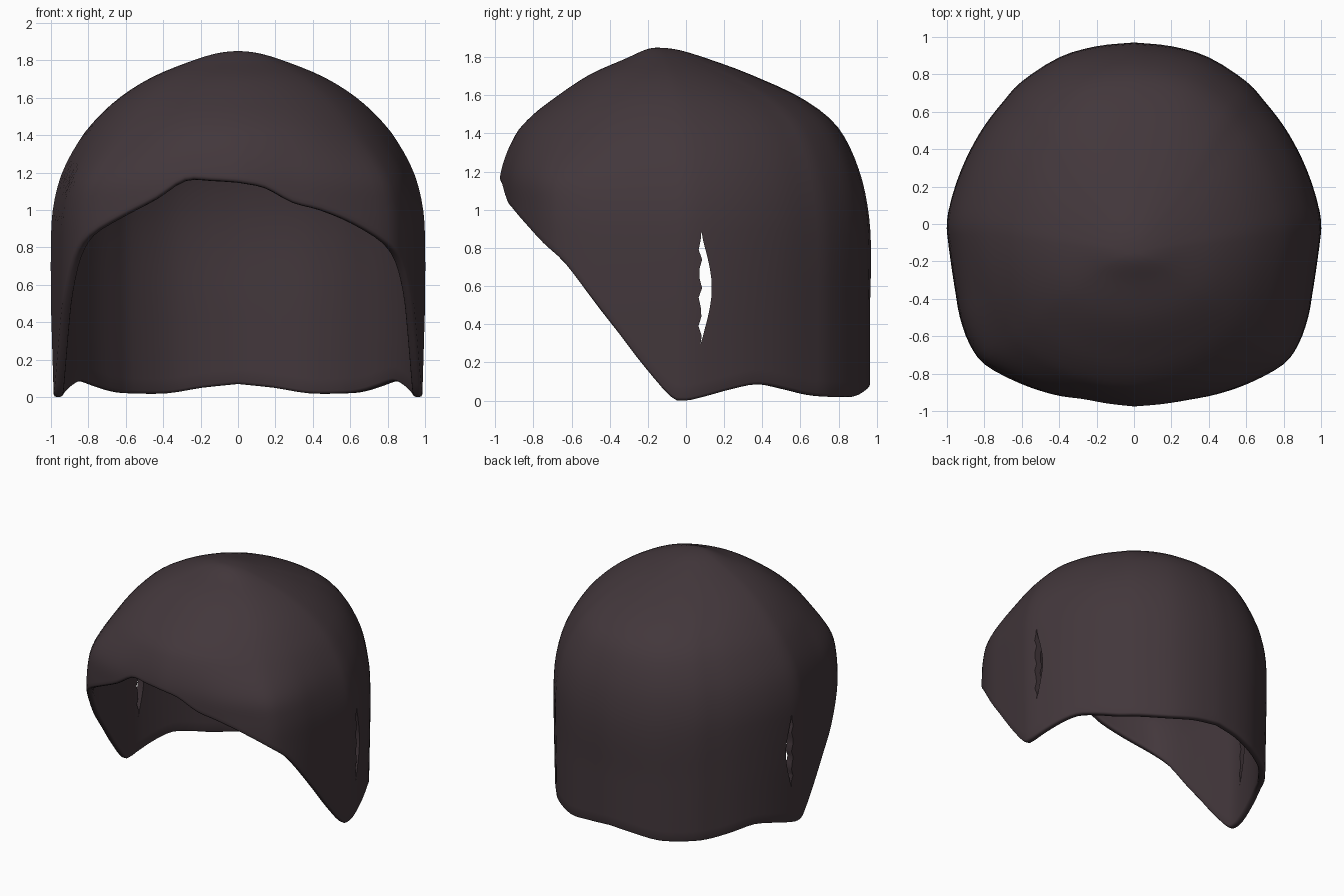
import bpy, bmesh, math

if "Cube" in bpy.data.objects:
    bpy.data.objects.remove(bpy.data.objects["Cube"])

TOP, YC = 1.85, -0.15          # apex height and apex y

# Rim / plan outline, front centre to back centre: x, y, z on right, z on left
RIM = [(0, -.98, 1.15, 1.15), (.15, -.965, 1.12, 1.16), (.3, -.94, 1.04, 1.16),
       (.45, -.91, 1.0, 1.06), (.62, -.85, .93, .97), (.8, -.75, .82, .86),
       (.88, -.64, .72, .74), (.93, -.5, .54, .54), (.955, -.36, .36, .36),
       (.975, -.23, .19, .19), (.995, -.08, .02, .02), (1, 0, 0, 0),
       (.985, .1, .02, .02), (.94, .25, .06, .06), (.88, .39, .085, .085),
       (.8, .53, .06, .06), (.7, .66, .03, .03), (.6, .77, .02, .02),
       (.4, .9, .02, .02), (.2, .96, .05, .05), (0, .98, .07, .07)]

# Dome profile: half width, front y and back y at each height
Z = [.5, .8, 1.0, 1.2, 1.4, 1.5, 1.6, 1.7, 1.8, TOP]
SIDE = [1, 1, .99, .94, .83, .745, .635, .48, .24, 0]
FRONT = [-.98, -.98, -.98, -.97, -.89, -.8, -.67, -.52, -.3, YC]
BACK = [.965, .97, .955, .91, .82, .73, .58, .36, .09, YC]


def theta(z):
    return math.asin(min(1, max(0, z - .5) / (TOP - .5)))


def hermite(xs, ys, x):
    """Smooth interpolation through a table."""
    n = len(xs)
    i = 0
    while i < n - 2 and x > xs[i + 1]:
        i += 1

    def slope(k):
        a, b = max(k - 1, 0), min(k + 1, n - 1)
        return (ys[b] - ys[a]) / (xs[b] - xs[a])
    h = xs[i + 1] - xs[i]
    t = (x - xs[i]) / h
    return ((2*t**3 - 3*t*t + 1) * ys[i] + (t**3 - 2*t*t + t) * h * slope(i)
            + (3*t*t - 2*t**3) * ys[i + 1] + (t**3 - t*t) * h * slope(i + 1))


TH = [theta(z) for z in Z]


def dome(ox, oy, z):
    """Point of the outer surface above outline point (ox, oy) at height z."""
    th = theta(z)
    b = min(1, max(0, (z - 1.1) / .4))
    b = .8 * b * b * (3 - 2 * b)
    if oy < 0:                                   # rounder forehead higher up
        a = math.atan2(oy / .98, ox)
        ox += (math.cos(a) - ox) * b
        oy += (.98 * math.sin(a) - oy) * b
    sx = hermite(TH, SIDE, th) * (1 - .03 * max(0, .5 - z))
    if oy < YC:
        s = (hermite(TH, FRONT, th) - YC) / (-.98 - YC)
    else:
        s = (hermite(TH, BACK, th) - YC) / (.98 - YC)
    return ox * sx, YC + (oy - YC) * s, z


# Columns run counterclockwise from the front centre
SUB, ROWS = 3, 36
keys = list(range(len(RIM)))
half = SUB * (len(RIM) - 1)
columns = []
for c in range(2 * half):
    left = c > half
    k = (2 * half - c if left else c) / SUB
    x, y, zr, zl = (hermite(keys, [p[j] for p in RIM], k) for j in range(4))
    columns.append((-x if left else x, y, zl if left else zr))

bm = bmesh.new()
grid = []
for x, y, zr in columns:
    zr = max(zr, 0)
    grid.append([bm.verts.new(dome(x, y, zr + (TOP - zr) * math.sin(j / ROWS * math.pi / 2)))
                 for j in range(ROWS)])
apex = bm.verts.new((0, YC, TOP))
for i in range(len(grid)):
    a, b = grid[i], grid[(i + 1) % len(grid)]
    for j in range(ROWS - 1):
        bm.faces.new((a[j], b[j], b[j + 1], a[j + 1]))
    bm.faces.new((a[-1], b[-1], apex))
me = bpy.data.meshes.new("hair_cap")
bm.to_mesh(me)
bm.free()
cap = bpy.data.objects.new("hair_cap", me)
bpy.context.collection.objects.link(cap)

# Crescent cutter for the ear slits, through both sides
bm = bmesh.new()
N = 12
edge = [(.075 + .01 * math.sin(i * 2.3), .29 + .6 * i / N) for i in range(N + 1)]
edge += [(.08 + .055 * math.sin(math.pi * (i / N)) ** 1.3, .29 + .6 * i / N)
         for i in range(N - 1, 0, -1)]
face = bm.faces.new([bm.verts.new((-1.3, y, z)) for y, z in edge])
ext = bmesh.ops.extrude_face_region(bm, geom=[face])
bmesh.ops.translate(bm, vec=(2.6, 0, 0),
                    verts=[v for v in ext["geom"] if isinstance(v, bmesh.types.BMVert)])
bmesh.ops.recalc_face_normals(bm, faces=bm.faces)
cme = bpy.data.meshes.new("slit_cutter")
bm.to_mesh(cme)
bm.free()
cutter = bpy.data.objects.new("slit_cutter", cme)
bpy.context.collection.objects.link(cutter)
cutter.hide_render = True

# Wall thickness, rounded rim, slits
sol = cap.modifiers.new("wall", "SOLIDIFY")
sol.thickness, sol.offset = .05, -1
bev = cap.modifiers.new("rim", "BEVEL")
bev.width, bev.segments = .015, 2
bev.limit_method, bev.angle_limit = "ANGLE", math.radians(50)
cut = cap.modifiers.new("slits", "BOOLEAN")
cut.operation, cut.object, cut.solver = "DIFFERENCE", cutter, "EXACT"

bpy.context.view_layer.objects.active = cap
cap.select_set(True)
for m in ("wall", "rim", "slits"):
    bpy.ops.object.modifier_apply(modifier=m)
bpy.data.objects.remove(cutter)
bpy.ops.object.shade_smooth_by_angle(angle=math.radians(50))

# Dark brown
mat = bpy.data.materials.new("dark_brown")
mat.diffuse_color = (.055, .038, .044, 1)
mat.use_nodes = True
mat.node_tree.nodes["Principled BSDF"].inputs["Base Color"].default_value = mat.diffuse_color
cap.data.materials.clear()
cap.data.materials.append(mat)
